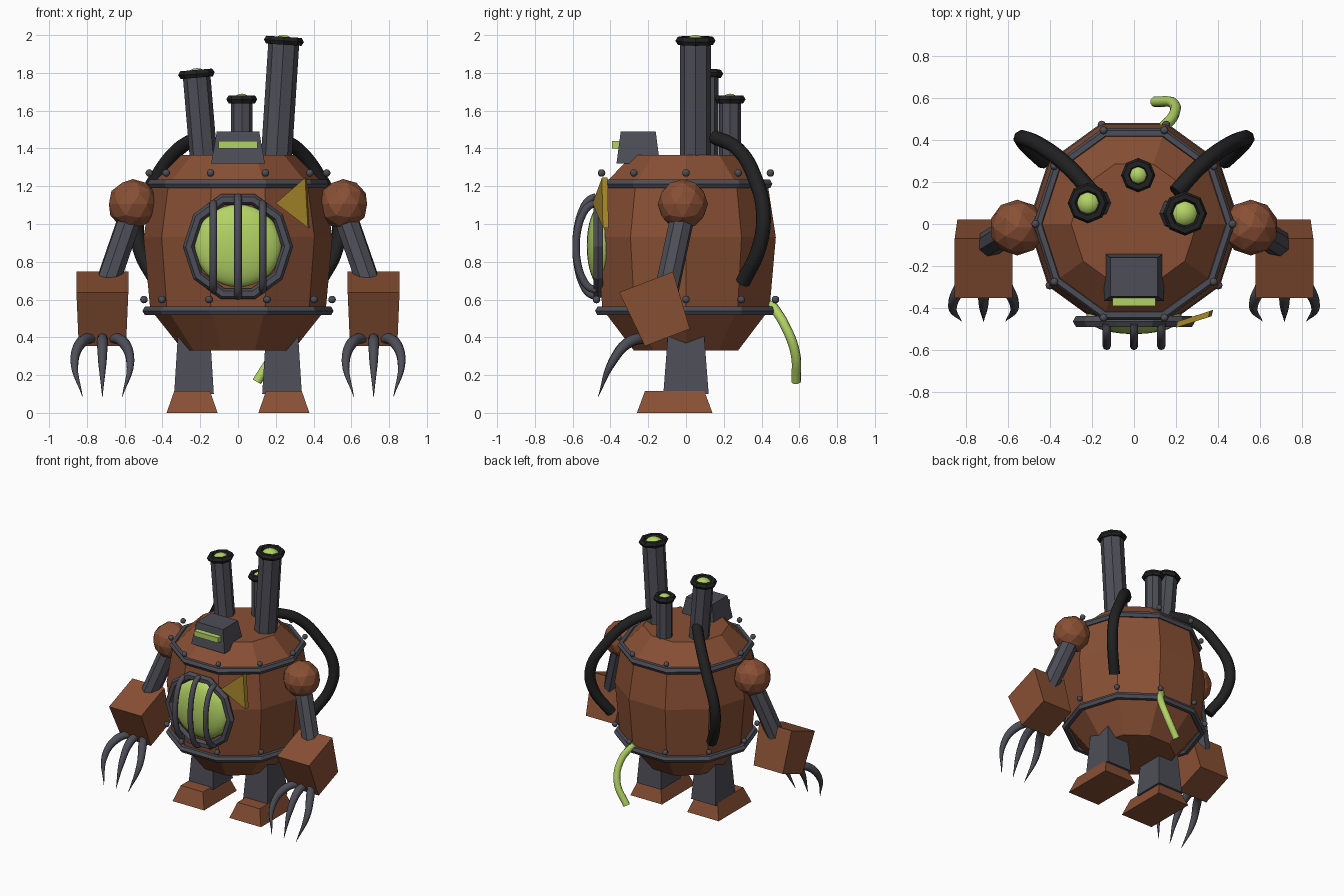
import bpy, bmesh
from math import radians, cos, sin, pi, sqrt
from mathutils import Vector, Matrix

if "Cube" in bpy.data.objects:
    bpy.data.objects.remove(bpy.data.objects["Cube"], do_unlink=True)


def material(name, rgb):
    m = bpy.data.materials.new(name)
    m.use_nodes = True
    m.diffuse_color = (*rgb, 1)
    for node in m.node_tree.nodes:
        if node.type == 'BSDF_PRINCIPLED':
            node.inputs["Base Color"].default_value = (*rgb, 1)
            node.inputs["Roughness"].default_value = 0.8
    return m


RUST = material("rust", (0.25, 0.08, 0.035))
STEEL = material("dark steel", (0.075, 0.075, 0.095))
BLACK = material("black rubber", (0.015, 0.015, 0.015))
GREEN = material("glowing green", (0.45, 0.65, 0.13))
GOLD = material("old gold", (0.4, 0.25, 0.025))


def finish(name, mat, smooth=False):
    ob = bpy.context.object
    ob.name = name
    ob.data.materials.clear()
    ob.data.materials.append(mat)
    if smooth:
        bpy.ops.object.shade_smooth_by_angle(angle=radians(50))
    return ob


def from_bmesh(name, bm, mat):
    bmesh.ops.recalc_face_normals(bm, faces=bm.faces)
    me = bpy.data.meshes.new(name)
    bm.to_mesh(me)
    bm.free()
    me.materials.append(mat)
    ob = bpy.data.objects.new(name, me)
    bpy.context.collection.objects.link(ob)
    return ob


def lathe(name, profile, sides, mat):
    bm = bmesh.new()
    rings = [[bm.verts.new((r * cos(2 * pi * i / sides), r * sin(2 * pi * i / sides), z))
              for i in range(sides)] for r, z in profile]
    for a, b in zip(rings, rings[1:]):
        for i in range(sides):
            j = (i + 1) % sides
            bm.faces.new((a[i], a[j], b[j], b[i]))
    bm.faces.new(rings[0])
    bm.faces.new(rings[-1])
    return from_bmesh(name, bm, mat)


def tapered_box(name, loc, bottom, top, height, mat, tilt=0, shift=0):
    """Box whose top differs in size; shift moves the top along y."""
    bm = bmesh.new()
    bmesh.ops.create_cube(bm, size=1)
    for v in bm.verts:
        sx, sy = top if v.co.z > 0 else bottom
        v.co = (v.co.x * sx, v.co.y * sy + (shift if v.co.z > 0 else 0), v.co.z * height)
    ob = from_bmesh(name, bm, mat)
    ob.location = loc
    ob.rotation_euler.x = radians(tilt)
    return ob


def rod(name, a, b, radius, mat, sides=8):
    a, b = Vector(a), Vector(b)
    bpy.ops.mesh.primitive_cylinder_add(
        vertices=sides, radius=radius, depth=(b - a).length, location=(a + b) / 2,
        rotation=(b - a).to_track_quat('Z', 'Y').to_euler())
    return finish(name, mat)


def ring(name, loc, major, minor, sides, mat, rotation=(0, 0, 0)):
    bpy.ops.mesh.primitive_torus_add(
        major_segments=sides, minor_segments=6, major_radius=major, minor_radius=minor,
        location=loc, rotation=rotation)
    return finish(name, mat)


def ball(name, loc, radius, mat, scale=(1, 1, 1), segments=16, rings=10):
    bpy.ops.mesh.primitive_uv_sphere_add(
        segments=segments, ring_count=rings, radius=radius, location=loc)
    bpy.context.object.scale = scale
    return finish(name, mat, True)


def hose(name, points, radius, mat, taper=None):
    cu = bpy.data.curves.new(name, 'CURVE')
    cu.dimensions = '3D'
    cu.bevel_depth = radius
    cu.bevel_resolution = 2
    cu.resolution_u = 6
    cu.use_fill_caps = True
    sp = cu.splines.new('BEZIER')
    sp.bezier_points.add(len(points) - 1)
    for i, (bp, p) in enumerate(zip(sp.bezier_points, points)):
        bp.co = p
        bp.handle_left_type = bp.handle_right_type = 'AUTO'
        bp.radius = taper[i] if taper else 1
    ob = bpy.data.objects.new(name, cu)
    bpy.context.collection.objects.link(ob)
    bpy.ops.object.select_all(action='DESELECT')
    ob.select_set(True)
    bpy.context.view_layer.objects.active = ob
    bpy.ops.object.convert(target='MESH')
    return finish(name, mat, True)


# Boiler body with two riveted bands
lathe("body", [(0.29, 0.33), (0.465, 0.55), (0.5, 0.93), (0.455, 1.21), (0.3, 1.365)], 10, RUST)
for label, z, r, rivet_z, rivet_r in (("lower", 0.54, 0.48, 0.6, 0.498),
                                      ("upper", 1.212, 0.455, 1.27, 0.47)):
    ring(label + "_band", (0, 0, z), r, 0.026, 10, STEEL)
    for i in range(10):
        a = i * pi / 5
        ball(f"{label}_rivet_{i}", (rivet_r * cos(a), rivet_r * sin(a), rivet_z),
             0.02, STEEL, segments=8, rings=6)

# Head box with glowing slit
tapered_box("head", (0, -0.253, 1.405), (0.285, 0.23), (0.225, 0.185), 0.17, STEEL)
tapered_box("eye_slit", (0, -0.368, 1.42), (0.205, 0.045), (0.205, 0.045), 0.04, GREEN)

# Porthole: glass, frame and curved bars
ball("porthole_glass", (0, -0.445, 0.885), 0.23, GREEN, (1, 0.35, 0.95), 24, 16)
ring("porthole_frame", (0, -0.465, 0.88), 0.262, 0.03, 10, STEEL, (pi / 2, 0, 0))
for x in (-0.13, 0, 0.13):
    half = sqrt(0.265 ** 2 - x ** 2)
    arc = [(x, -0.475 - 0.107 * cos(t * pi / 8), 0.88 + half * sin(t * pi / 8))
           for t in range(-4, 5)]
    hose("porthole_bar", arc, 0.02, STEEL)

# Triangular gold plate beside the porthole
bm = bmesh.new()
tri = [bm.verts.new(p) for p in ((0.2, -0.495, 1.11), (0.355, -0.445, 1.245), (0.37, -0.44, 0.98))]
face = bm.faces.new(tri)
made = bmesh.ops.extrude_face_region(bm, geom=[face])["geom"]
bmesh.ops.translate(bm, vec=(0.008, 0.03, 0),
                    verts=[g for g in made if isinstance(g, bmesh.types.BMVert)])
from_bmesh("gold_plate", bm, GOLD)

# Smoke stacks with rims and glowing tops
for label, base, tip, r in (("tall", (0.2, 0.05, 1.3), (0.243, 0.05, 1.97), 0.082),
                            ("medium", (-0.178, 0.1, 1.3), (-0.22, 0.1, 1.795), 0.073),
                            ("short", (0.02, 0.233, 1.3), (0.02, 0.233, 1.66), 0.058)):
    tip = Vector(tip)
    axis = (tip - Vector(base)).normalized()
    rod(label + "_stack", base, tip - axis * 0.005, r, STEEL)
    ring(label + "_stack_rim", tip, r, 0.024, 8, BLACK, axis.to_track_quat('Z', 'Y').to_euler())
    ball(label + "_stack_glow", tip - axis * (r * 0.9 - 0.03), r * 0.9, GREEN)

# Limbs and hoses, one set per side
for side, s in (("left", 1), ("right", -1)):
    # Shoulder and arm
    bpy.ops.mesh.primitive_ico_sphere_add(subdivisions=2, radius=0.133,
                                          location=(s * 0.557, -0.017, 1.105))
    finish(side + "_shoulder", RUST)
    rod(side + "_upper_arm", (s * 0.555, -0.01, 1.08), (s * 0.7, -0.1, 0.66), 0.065, STEEL)
    tapered_box(side + "_forearm", (s * 0.718, -0.155, 0.546), (0.25, 0.255),
                (0.275, 0.305), 0.315, RUST, 21)

    # Curved claws
    for label, spread in (("inner", -1), ("middle", 0), ("outer", 1)):
        path = [(s * (0.718 + spread * dx), y, z) for dx, y, z in
                ((0.04, -0.19, 0.4), (0.11, -0.3, 0.375), (0.148, -0.39, 0.27),
                 (0.105, -0.465, 0.085))]
        hose(f"{side}_{label}_claw", path, 0.03, STEEL, (0.9, 1, 0.75, 0.04))

    # Leg and foot
    tapered_box(side + "_leg", (s * 0.233, 0, 0.28), (0.21, 0.24), (0.165, 0.185), 0.36, STEEL)
    tapered_box(side + "_foot", (s * 0.243, -0.06, 0.0575), (0.27, 0.4), (0.19, 0.315), 0.115, RUST)

    # Back hose
    hose(side + "_hose", [(s * x, y, z) for x, y, z in
                          ((0.2, 0.15, 1.46), (0.31, 0.27, 1.4), (0.44, 0.37, 1.23),
                           (0.53, 0.41, 1.04), (0.52, 0.385, 0.87), (0.43, 0.3, 0.69))],
         0.039, BLACK)

# Leaking green tail pipe
hose("tail_pipe", [(0.13, 0.45, 0.58), (0.19, 0.52, 0.47), (0.185, 0.578, 0.32),
                   (0.1, 0.583, 0.165)], 0.026, GREEN)
